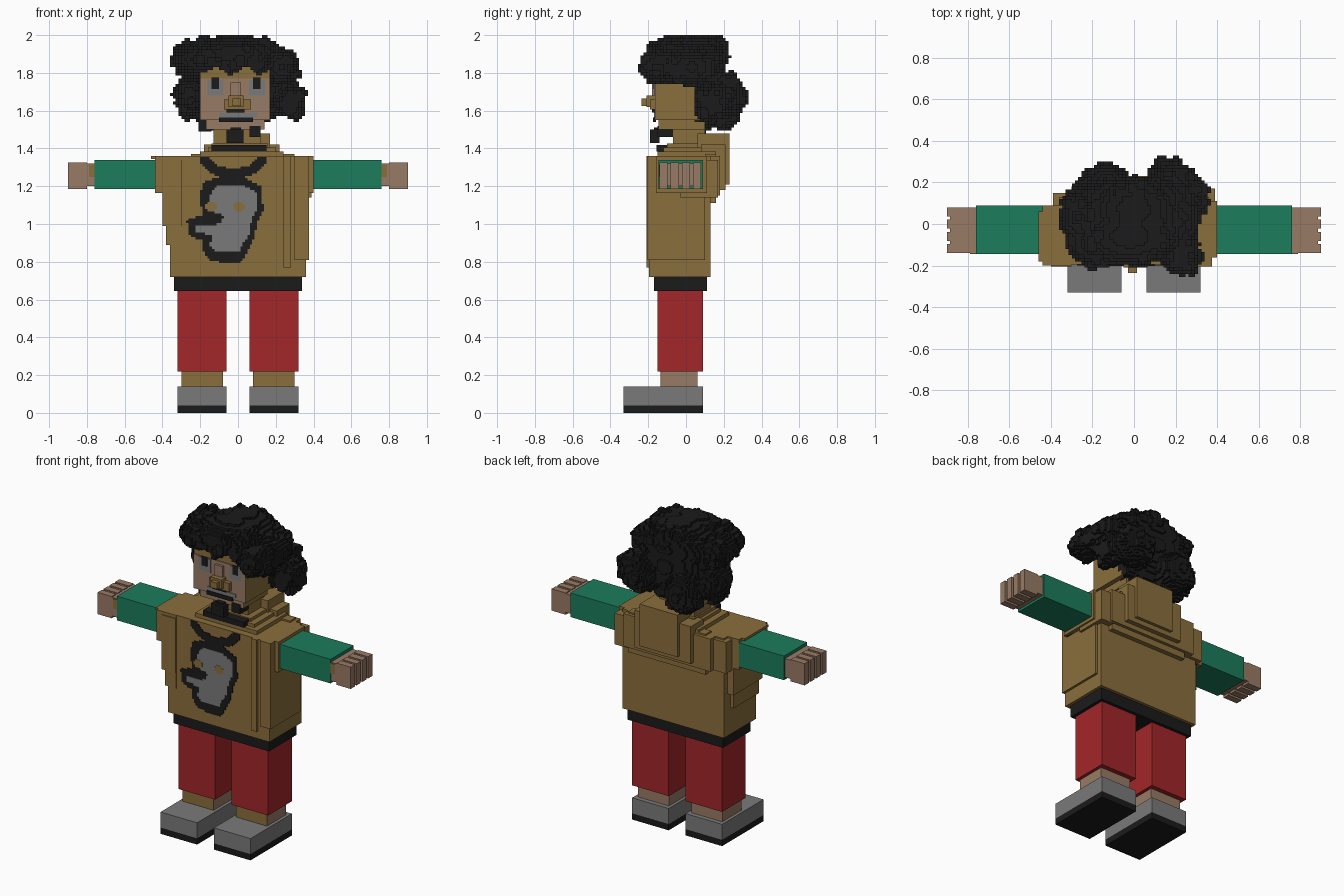
import bpy, bmesh, math, random
from mathutils import Vector

random.seed(4)


def material(name, rgb):
    m = bpy.data.materials.new(name)
    lin = [(c / 255 / 12.92) if c < 10 else ((c / 255 + 0.055) / 1.055) ** 2.4 for c in rgb]
    m.diffuse_color = (*lin, 1)
    return m


TAN = material("tan_cloth", (138, 110, 60))
SKIN = material("skin", (153, 123, 102))
GREEN = material("green_sleeve", (28, 124, 92))
RED = material("red_trousers", (162, 38, 41))
GREY = material("grey", (122, 122, 122))
BLACK = material("black", (27, 27, 27))


def finish(name, bm, *mats):
    bmesh.ops.recalc_face_normals(bm, faces=bm.faces)
    me = bpy.data.meshes.new(name)
    bm.to_mesh(me)
    bm.free()
    for m in mats:
        me.materials.append(m)
    ob = bpy.data.objects.new(name, me)
    bpy.context.collection.objects.link(ob)
    return ob


def boxes(name, mat, *dims):
    """One object made of boxes given as x0, x1, y0, y1, z0, z1."""
    bm = bmesh.new()
    for x0, x1, y0, y1, z0, z1 in dims:
        for v in bmesh.ops.create_cube(bm, size=1)["verts"]:
            v.co = (x1 if v.co.x > 0 else x0, y1 if v.co.y > 0 else y0, z1 if v.co.z > 0 else z0)
    return finish(name, bm, mat)


def pair(name, mat, *dims):
    boxes(name + "_left", mat, *dims)
    boxes(name + "_right", mat, *[(-b, -a, *rest) for a, b, *rest in dims])


def voxels(name, mat, inside, lo, hi, size):
    """Blocky skin of all grid cells whose centre passes the test."""
    n = [max(1, round((hi[i] - lo[i]) / size[i])) for i in range(3)]
    full = set()
    for i in range(n[0]):
        for j in range(n[1]):
            for k in range(n[2]):
                c = [lo[a] + (q + 0.5) * size[a] for a, q in enumerate((i, j, k))]
                if inside(*c):
                    full.add((i, j, k))
    bm, verts = bmesh.new(), {}

    def vert(p):
        if p not in verts:
            verts[p] = bm.verts.new([lo[a] + p[a] * size[a] for a in range(3)])
        return verts[p]

    for cell in full:
        for axis in range(3):
            for side in (0, 1):
                near = list(cell)
                near[axis] += 2 * side - 1
                if tuple(near) in full:
                    continue
                u, w = (axis + 1) % 3, (axis + 2) % 3
                ring = []
                for du, dw in ((0, 0), (1, 0), (1, 1), (0, 1)):
                    p = list(cell)
                    p[axis] += side
                    p[u] += du
                    p[w] += dw
                    ring.append(vert(tuple(p)))
                bm.faces.new(ring if side else ring[::-1])
    me = bpy.data.meshes.new(name)
    bm.to_mesh(me)
    bm.free()
    me.materials.append(mat)
    bpy.context.collection.objects.link(bpy.data.objects.new(name, me))


def in_poly(pts):
    def test(x, y, z):
        hit = False
        for (ax, az), (bx, bz) in zip(pts, pts[1:] + pts[:1]):
            if (az > z) != (bz > z) and x < ax + (z - az) * (bx - ax) / (bz - az):
                hit = not hit
        return hit
    return test


def plate(name, mat, test, back, thick=0.004):
    voxels(name, mat, test, (-0.3, back - thick, 0.78), (0.2, back, 1.37), (0.0125, thick, 0.0125))


# Shoes, ankles, trousers, belt
pair("shoe", GREY, (0.06, 0.32, -0.33, 0.09, 0.04, 0.14))
pair("shoe_sole", BLACK, (0.06, 0.32, -0.33, 0.09, 0, 0.04))
pair("ankle", SKIN, (0.08, 0.30, -0.13, 0.06, 0.14, 0.22))
pair("ankle_front", TAN, (0.08, 0.30, -0.134, -0.13, 0.14, 0.22))
pair("trouser_leg", RED, (0.06, 0.32, -0.15, 0.09, 0.22, 0.645))
boxes("belt", BLACK, (-0.34, 0.34, -0.17, 0.11, 0.645, 0.725))

# Sweater with stepped side folds and shoulders
boxes("sweater", TAN,
      (-0.36, 0.36, -0.195, 0.13, 0.72, 1.36),
      (-0.38, -0.3, -0.2, 0.06, 0.89, 1.3),
      (-0.40, -0.3, -0.205, 0.09, 0.99, 1.34),
      (-0.44, -0.3, -0.2, 0.09, 1.165, 1.36),
      (-0.46, -0.4, -0.18, 0.06, 1.345, 1.36),
      (-0.39, -0.3, 0.0, 0.15, 1.15, 1.35),
      (0.3, 0.375, -0.205, 0.1, 0.81, 1.36),
      (0.3, 0.39, -0.03, 0.17, 1.14, 1.34),
      (0.3, 0.4, -0.16, 0.11, 1.165, 1.36),
      (0.24, 0.28, -0.21, -0.15, 0.77, 1.36))
boxes("collar", TAN,
      (-0.2, 0.24, -0.15, 0.16, 1.355, 1.385),
      (-0.16, 0.2, -0.12, 0.14, 1.38, 1.405),
      (-0.14, 0.16, -0.1, 0.12, 1.4, 1.425))
boxes("hood", TAN,
      (-0.25, 0.3, 0.1, 0.16, 1.11, 1.37),
      (-0.3, 0.32, 0.1, 0.18, 1.15, 1.36),
      (-0.18, 0.22, 0.08, 0.21, 1.18, 1.42),
      (-0.1, 0.17, 0.06, 0.23, 1.21, 1.48))
boxes("choker", BLACK, (-0.14, 0.15, -0.155, -0.08, 1.383, 1.418))

# Printed neckline and abstract chest patch
plate("neckline", BLACK, lambda x, y, z: z < 1.36 and
      ((x + 0.025) / 0.18) ** 2 + ((z - 1.36) / 0.118) ** 2 < 1 <
      ((x + 0.025) / 0.125) ** 2 + ((z - 1.36) / 0.065) ** 2, -0.195)
plate("patch_border", BLACK, in_poly([
    (-0.2, 1.16), (-0.18, 1.22), (-0.1, 1.25), (0.03, 1.245), (0.12, 1.2), (0.135, 1.08), (0.1, 1.0),
    (0.085, 0.93), (0.03, 0.81), (0, 0.795), (-0.14, 0.8), (-0.19, 0.86), (-0.19, 0.91), (-0.26, 0.94),
    (-0.27, 1.02), (-0.19, 1.05)]), -0.195)
plate("patch_fill", GREY, in_poly([
    (-0.15, 1.13), (-0.14, 1.18), (-0.09, 1.21), (0.02, 1.21), (0.1, 1.17), (0.1, 1.08), (0.07, 1.01),
    (0.055, 0.94), (0, 0.85), (-0.12, 0.85), (-0.15, 0.89), (-0.13, 0.94), (-0.22, 0.96), (-0.22, 0.99),
    (-0.1, 1.0), (-0.07, 1.04), (-0.14, 1.07)]), -0.199, 0.002)
plate("patch_dots", TAN, lambda x, y, z: min(math.hypot(x + 0.145, z - 1.09),
      math.hypot(x - 0.005, z - 1.09)) < 0.028, -0.201, 0.002)

# Sleeves, hands with four finger ridges
pair("sleeve", GREEN, (0.36, 0.76, -0.145, 0.09, 1.185, 1.34))
pair("underarm", BLACK, (0.35, 0.395, -0.15, 0.07, 1.165, 1.186))
fingers = [(0.8, 0.9, -0.14 + i * 0.059, -0.097 + i * 0.059, 1.185, 1.325) for i in range(4)]
pair("hand", SKIN, (0.75, 0.885, -0.14, 0.08, 1.2, 1.32), *fingers)
pair("knuckle_patch", TAN, (0.76, 0.79, -0.144, -0.14, 1.25, 1.315))

# Head, neck, jaw
boxes("head", TAN,
      (-0.2, 0.17, -0.16, 0.12, 1.55, 1.86),
      (-0.17, 0.14, -0.14, 0.1, 1.5, 1.56),
      (-0.13, 0.12, -0.07, 0.1, 1.41, 1.51))
boxes("face", SKIN,
      (-0.2, 0.17, -0.165, -0.16, 1.55, 1.77),
      (-0.17, 0.14, -0.145, -0.14, 1.5, 1.55))
boxes("nose", TAN,
      (-0.075, 0.07, -0.19, -0.16, 1.605, 1.66),
      (-0.05, 0.03, -0.21, -0.16, 1.62, 1.68),
      (-0.03, 0.015, -0.235, -0.16, 1.625, 1.665))
boxes("nose_bridge", SKIN, (-0.04, 0.015, -0.18, -0.16, 1.66, 1.75))
for side, x in (("left", 0.1), ("right", -0.12)):
    boxes("eye_" + side, GREY, (x - 0.042, x + 0.042, -0.169, -0.165, 1.68, 1.765))
    boxes("pupil_" + side, BLACK, (x - 0.02, x + 0.02, -0.172, -0.169, 1.715, 1.775))
boxes("teeth", GREY, (-0.1, 0.1, -0.17, -0.165, 1.565, 1.59))
boxes("moustache", BLACK, (-0.1, 0.08, -0.175, -0.16, 1.54, 1.565), (-0.06, 0.035, -0.18, -0.16, 1.59, 1.612))
boxes("beard", BLACK,
      (-0.06, 0.03, -0.19, -0.14, 1.43, 1.5), (-0.04, 0.015, -0.17, -0.13, 1.48, 1.51),
      (-0.21, -0.14, -0.1, 0.02, 1.49, 1.56), (0.06, 0.12, -0.15, -0.06, 1.46, 1.52))

# Curly hair: blocky union of lobes, each studded with small curls
lobes = [
    ((0, 0.0, 1.84), (0.3, 0.19, 0.14)), ((-0.02, -0.06, 1.9), (0.24, 0.14, 0.1)),
    ((0, 0.07, 1.91), (0.2, 0.15, 0.09)), ((-0.18, -0.09, 1.87), (0.15, 0.11, 0.09)),
    ((0.23, -0.15, 1.83), (0.09, 0.1, 0.085)), ((-0.27, 0.03, 1.88), (0.08, 0.13, 0.08)),
    ((-0.26, 0.07, 1.68), (0.075, 0.12, 0.11)), ((0.28, 0.13, 1.65), (0.08, 0.1, 0.09)),
    ((0.18, 0.21, 1.68), (0.1, 0.1, 0.12)), ((-0.13, 0.2, 1.62), (0.115, 0.095, 0.125)),
    ((0, 0.12, 1.76), (0.25, 0.1, 0.2)), ((0.0, 0.13, 1.87), (0.26, 0.09, 0.1)),
    ((0.23, 0.03, 1.83), (0.09, 0.13, 0.09)), ((0.02, 0.1, 1.6), (0.15, 0.07, 0.1))]
curls = []
for c, r in lobes:
    for _ in range(22):
        d = Vector([random.gauss(0, 1) for _ in range(3)]).normalized()
        s = random.uniform(0.02, 0.042)
        curls.append((tuple(c[i] + d[i] * (r[i] - 0.012) for i in range(3)), (s, s, s)))


def hair(x, y, z):
    # keep the face and the side of the cheeks clear
    if z < 1.735 - max(0, y + 0.02) * 0.8 and y < 0.04 and x > -0.2:
        return False
    if z < 1.81 + 0.02 * math.sin(x * 40) and y < -0.13 and -0.2 < x < 0.17:
        return False
    return any(sum(((p - a) / b) ** 2 for p, a, b in zip((x, y, z), c, r)) < 1 for c, r in lobes + curls)


voxels("hair", BLACK, hair, (-0.36, -0.27, 1.48), (0.37, 0.33, 2.0), (0.0152, 0.015, 0.01529))
